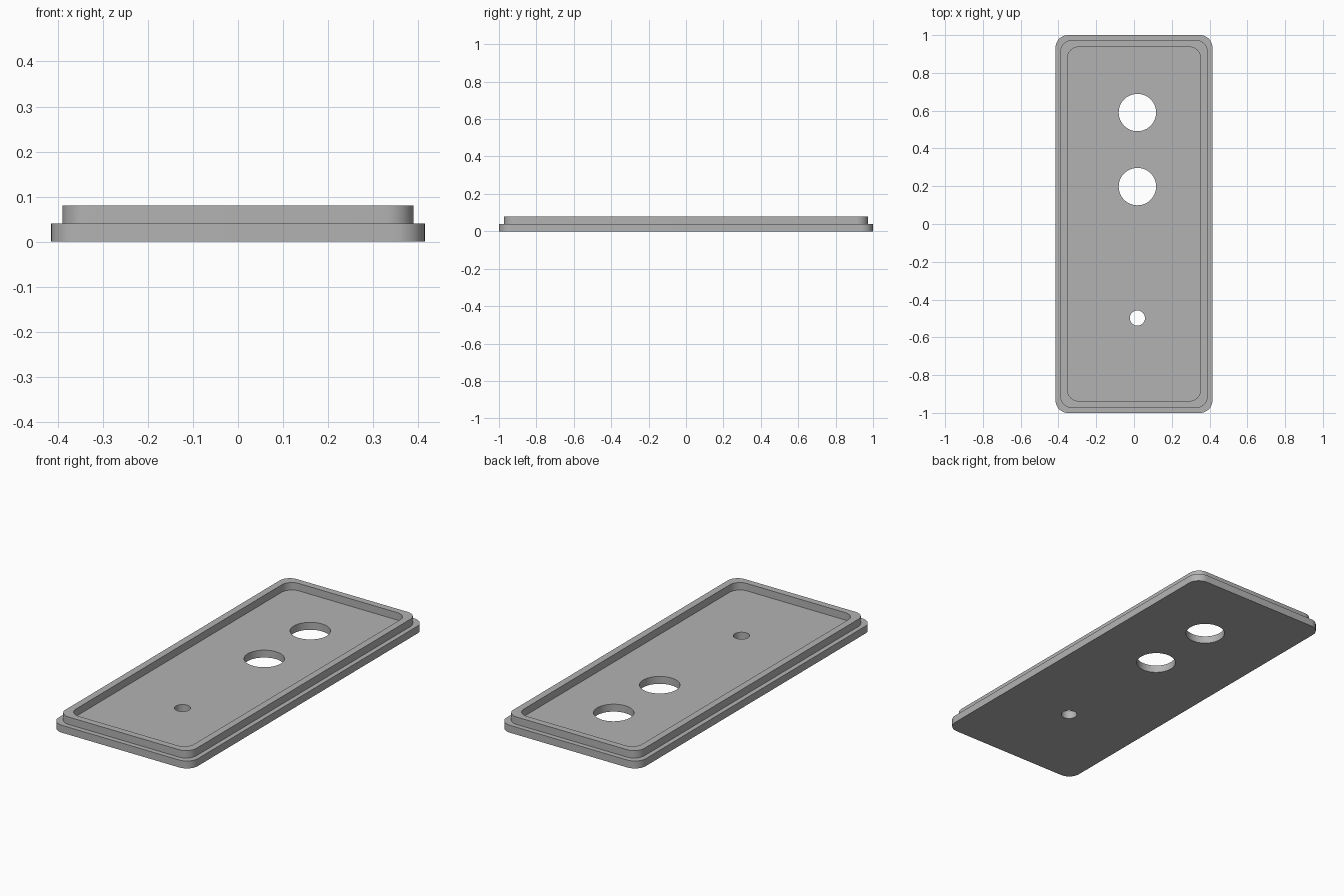
import bpy
import bmesh
import math

cube = bpy.data.objects.get("Cube")
if cube:
    bpy.data.objects.remove(cube, do_unlink=True)

THICK, TOP = 0.04, 0.08
HOLES = [(0.59, 0.099), (0.198, 0.099), (-0.498, 0.04)]  # y, radius
HOLE_X = 0.018

grey = bpy.data.materials.new("light grey")
grey.use_nodes = True
colour = (0.45, 0.45, 0.45, 1)
grey.diffuse_color = colour
grey.node_tree.nodes["Principled BSDF"].inputs["Base Color"].default_value = colour

bm = bmesh.new()


def ring(points, z):
    """Closed loop of edges through the points at height z."""
    vs = [bm.verts.new((x, y, z)) for x, y in points]
    return [bm.edges.new((a, b)) for a, b in zip(vs, vs[1:] + vs[:1])]


def rounded_rect(hx, hy, r, steps=10):
    pts = []
    for i, (sx, sy) in enumerate([(1, 1), (-1, 1), (-1, -1), (1, -1)]):
        for k in range(steps + 1):
            a = math.pi / 2 * (i + k / steps)
            pts.append((sx * (hx - r) + r * math.cos(a),
                        sy * (hy - r) + r * math.sin(a)))
    return pts


def circle(y, r, n=48):
    return [(HOLE_X + r * math.cos(math.tau * k / n),
             y + r * math.sin(math.tau * k / n)) for k in range(n)]


def walls(lower, upper):
    """Quads between two matching rings."""
    for a, b in zip(lower, upper):
        bm.faces.new((a.verts[0], a.verts[1], b.verts[1], b.verts[0]))


# Stepped section: plate edge, ledge, raised lip, recessed floor
outer = rounded_rect(0.415, 1.0, 0.065)
lip_outer = rounded_rect(0.39, 0.973, 0.06)
lip_inner = rounded_rect(0.353, 0.937, 0.06)
section = [(outer, 0), (outer, THICK), (lip_outer, THICK),
           (lip_outer, TOP), (lip_inner, TOP), (lip_inner, THICK)]
rings = [ring(p, z) for p, z in section]
for a, b in zip(rings, rings[1:]):
    walls(a, b)

# Through holes
bottom, floor = list(rings[0]), list(rings[-1])
for y, r in HOLES:
    low, high = ring(circle(y, r), 0), ring(circle(y, r), THICK)
    walls(low, high)
    bottom += low
    floor += high

# Underside and recessed floor, filled around the holes
for edges, up in ((bottom, -1), (floor, 1)):
    bmesh.ops.triangle_fill(bm, use_beauty=True, use_dissolve=False,
                            edges=edges, normal=(0, 0, up))
bmesh.ops.recalc_face_normals(bm, faces=bm.faces)

mesh = bpy.data.meshes.new("cover_plate")
bm.to_mesh(mesh)
bm.free()
mesh.materials.append(grey)
plate = bpy.data.objects.new("cover_plate", mesh)
bpy.context.collection.objects.link(plate)

# Smooth round corners and holes, crisp edges
bpy.ops.object.select_all(action="DESELECT")
plate.select_set(True)
bpy.context.view_layer.objects.active = plate
bpy.ops.object.shade_smooth_by_angle(angle=math.radians(30))
